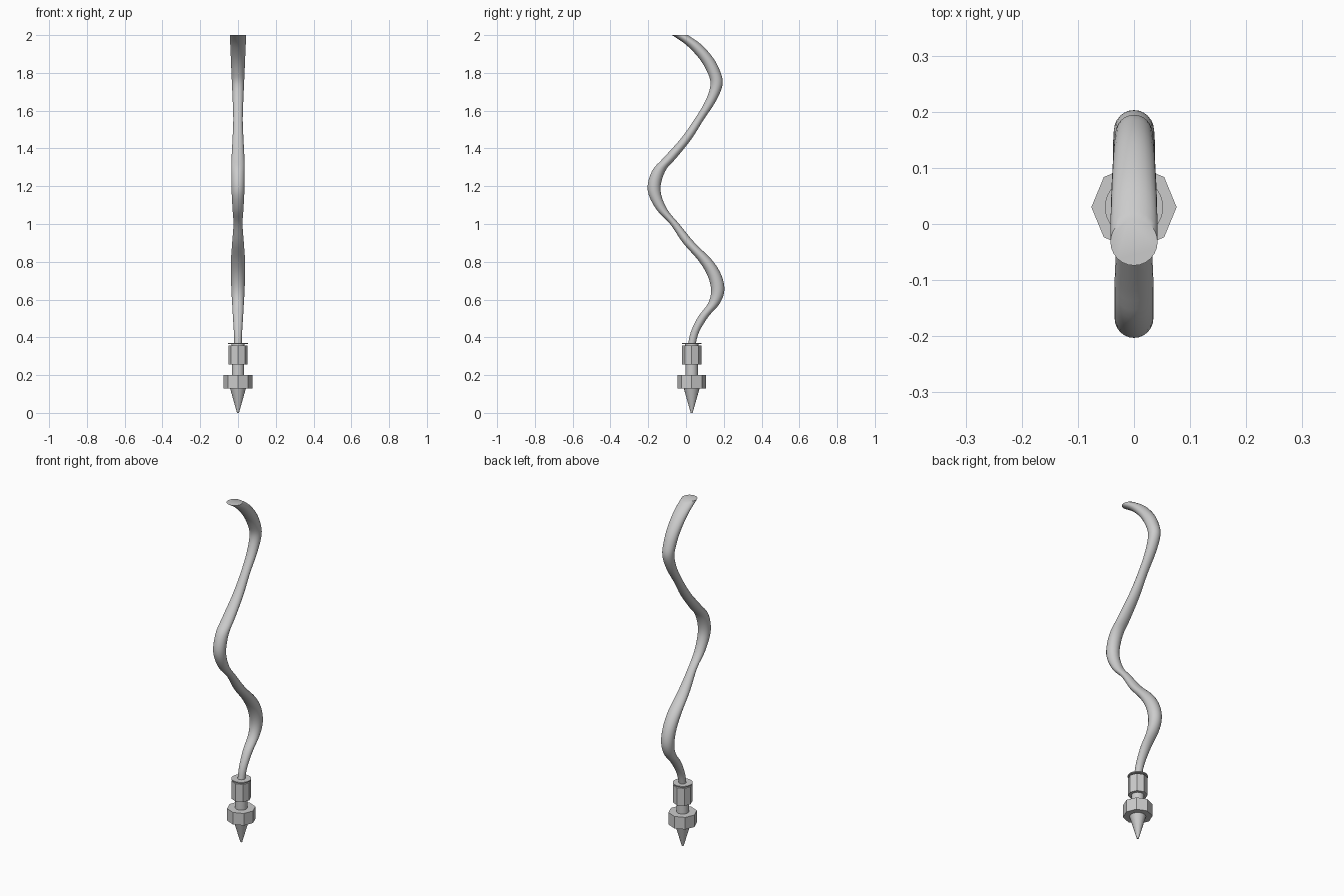
import bpy, bmesh
from math import sin, cos, pi

if "Cube" in bpy.data.objects:
    bpy.data.objects.remove(bpy.data.objects["Cube"])

AXIS_Y = 0.03


def loft(name, rings, sides, smooth=False):
    """Skin horizontal rings given as (y, z, radius), capped at both ends."""
    bm = bmesh.new()
    loops = [[bm.verts.new((r * cos(2 * pi * i / sides), y + r * sin(2 * pi * i / sides), z))
              for i in range(sides)] for y, z, r in rings]
    for a, b in zip(loops, loops[1:]):
        for i in range(sides):
            j = (i + 1) % sides
            bm.faces.new((a[i], a[j], b[j], b[i]))
    bm.faces.new(loops[0][::-1])
    bm.faces.new(loops[-1])
    mesh = bpy.data.meshes.new(name)
    bm.to_mesh(mesh)
    bm.free()
    obj = bpy.data.objects.new(name, mesh)
    bpy.context.collection.objects.link(obj)
    if smooth:
        bpy.ops.object.select_all(action='DESELECT')
        obj.select_set(True)
        bpy.context.view_layer.objects.active = obj
        bpy.ops.object.shade_smooth_by_angle(angle=0.7)
    return obj


def turned(name, z0, r0, z1, r1, sides, smooth=False):
    return loft(name, [(AXIS_Y, z0, r0), (AXIS_Y, z1, r1)], sides, smooth)


def spline(points, steps):
    """Catmull-Rom interpolation through the control rings."""
    pts = [points[0]] + points + [points[-1]]
    out = []
    for p0, p1, p2, p3 in zip(pts, pts[1:], pts[2:], pts[3:]):
        for s in range(steps):
            t = s / steps
            out.append(tuple(0.5 * (2 * b + (c - a) * t + (2 * a - 5 * b + 4 * c - d) * t * t
                                    + (3 * b - a - 3 * c + d) * t ** 3)
                             for a, b, c, d in zip(p0, p1, p2, p3)))
    return out + [points[-1]]


# Nozzle: tip, large nut, neck, upper collar and top washer
turned("nozzle_tip", 0.0, 0.005, 0.13, 0.042, 16, True)
turned("large_nut", 0.13, 0.076, 0.2, 0.076, 8)
turned("neck", 0.2, 0.033, 0.255, 0.033, 24, True)
turned("collar_nut", 0.255, 0.051, 0.357, 0.051, 8)
turned("collar_core", 0.357, 0.035, 0.365, 0.035, 24, True)
turned("top_washer", 0.364, 0.052, 0.37, 0.052, 32, True)

# Wavy filament: horizontal sections (y, z, radius)
path = [(0.03, 0.36, 0.02), (0.048, 0.43, 0.022), (0.092, 0.51, 0.027),
        (0.148, 0.58, 0.031), (0.168, 0.65, 0.035), (0.15, 0.73, 0.037),
        (0.10, 0.81, 0.037), (0.015, 0.90, 0.031), (-0.06, 1.0, 0.024),
        (-0.13, 1.08, 0.029), (-0.169, 1.18, 0.034), (-0.145, 1.28, 0.035),
        (-0.085, 1.35, 0.034), (0.0, 1.45, 0.029), (0.067, 1.55, 0.025),
        (0.13, 1.65, 0.028), (0.162, 1.74, 0.032), (0.145, 1.81, 0.035),
        (0.105, 1.88, 0.038), (0.04, 1.95, 0.041), (-0.032, 2.0, 0.042)]
loft("filament", spline(path, 4), 24, True)
